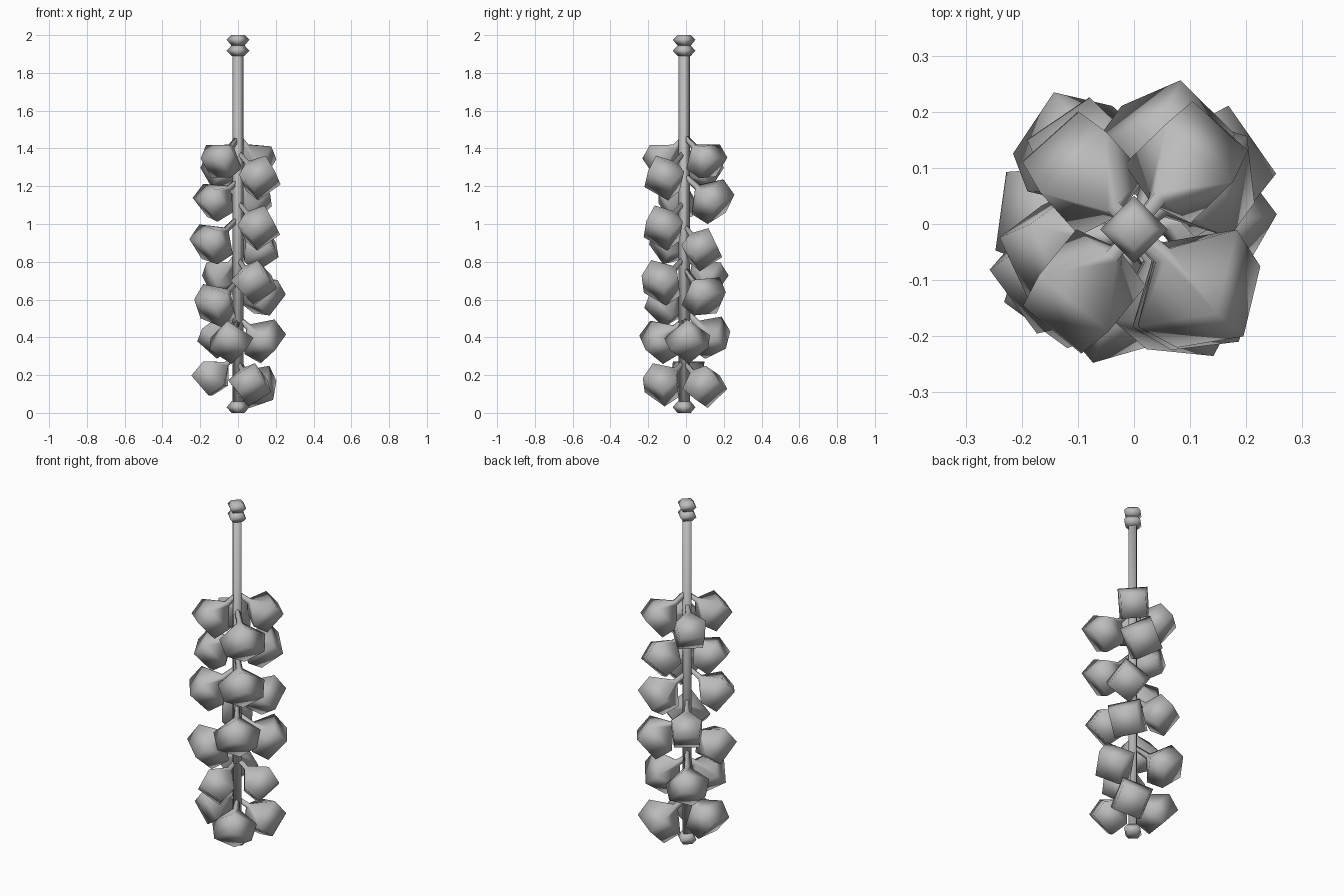
import bpy, bmesh, math
from mathutils import Vector

if "Cube" in bpy.data.objects:
    bpy.data.objects.remove(bpy.data.objects["Cube"])

grey = bpy.data.materials.new("plain grey")
grey.use_nodes = True
grey.diffuse_color = (0.5, 0.5, 0.5, 1)
grey.node_tree.nodes["Principled BSDF"].inputs["Base Color"].default_value = (0.5, 0.5, 0.5, 1)

STEM_Y = -0.01
UP = Vector((0, 0, 1))


def loft(name, rings, right, up):
    """Smooth four-sided tube through rings of (centre, radius, roll in degrees)."""
    bm = bmesh.new()
    loops = []
    for centre, radius, roll in rings:
        angles = [math.radians(roll + 90 * k) for k in range(4)]
        loops.append([bm.verts.new(centre + radius * (right * math.cos(a) + up * math.sin(a)))
                      for a in angles])
    for low, high in zip(loops, loops[1:]):
        for k in range(4):
            n = (k + 1) % 4
            bm.faces.new((low[k], low[n], high[n], high[k]))
    bm.faces.new(loops[0][::-1])
    bm.faces.new(loops[-1])
    bmesh.ops.recalc_face_normals(bm, faces=bm.faces)
    for face in bm.faces:
        face.smooth = True
    mesh = bpy.data.meshes.new(name)
    bm.to_mesh(mesh)
    bm.free()
    mesh.materials.append(grey)
    obj = bpy.data.objects.new(name, mesh)
    bpy.context.collection.objects.link(obj)
    return obj


def upright(name, profile):
    """Vertical part from (height, radius) pairs."""
    rings = [(Vector((0, STEM_Y, z)), r, 0) for z, r in profile]
    return loft(name, rings, Vector((1, 0, 0)), Vector((0, 1, 0)))


# Stem with its end knobs
upright("stem", [(0.03, 0.03), (1.92, 0.03)])
upright("upper_knob", [(1.945, 0.035), (1.975, 0.06), (2.0, 0.035)])
upright("lower_knob", [(1.89, 0.035), (1.917, 0.06), (1.945, 0.035)])
upright("foot_knob", [(0.0, 0.035), (0.03, 0.06), (0.06, 0.035)])


def bud(index, x, y, z, roll, size):
    """Drooping bud with a thin stalk reaching back up to the stem."""
    flat = Vector((x, y - STEM_Y, 0))
    reach = flat.length
    out = flat.normalized()
    droop = math.radians(41)
    axis = out * math.cos(droop) - UP * math.sin(droop)
    right = UP.cross(out)
    up = axis.cross(right)
    centre = Vector((x, y, z))
    shape = [(-reach / math.cos(droop), 0.014), (-0.115, 0.018),
             (-0.035 * size, 0.119 * size), (0.062 * size, 0.1 * size)]
    rings = [(centre + axis * t, r, roll) for t, r in shape]
    loft(f"bud_{index:02d}", rings, right, up)


# Buds from top to bottom: x, y, z, roll, size
BUDS = [
    (-.09, .09, 1.285, 45, .95), (.095, .11, 1.335, 50, .94),
    (.115, -.115, 1.245, 5, 1.04), (-.09, -.12, 1.335, 45, .95),
    (-.13, -.045, 1.115, 30, .97), (.06, .14, 1.12, 78, 1.05),
    (.11, -.12, .98, 5, 1.05), (-.14, -.08, .895, 30, 1.02),
    (.115, .085, .865, 0, 1), (-.085, .115, .715, 45, .95),
    (.085, -.13, .69, 8, 1.06), (.13, .095, .62, 51, 1.05),
    (-.12, -.10, .57, 20, 1.04), (-.10, .13, .40, 15, 1),
    (.14, .01, .38, 5, 1.02), (-.04, -.14, .375, 0, 1),
    (-.145, .01, .185, 45, 1), (.10, .10, .14, 22, 1.03),
    (.065, -.13, .15, 0, 1),
]
for i, spec in enumerate(BUDS):
    bud(i + 1, *spec)
